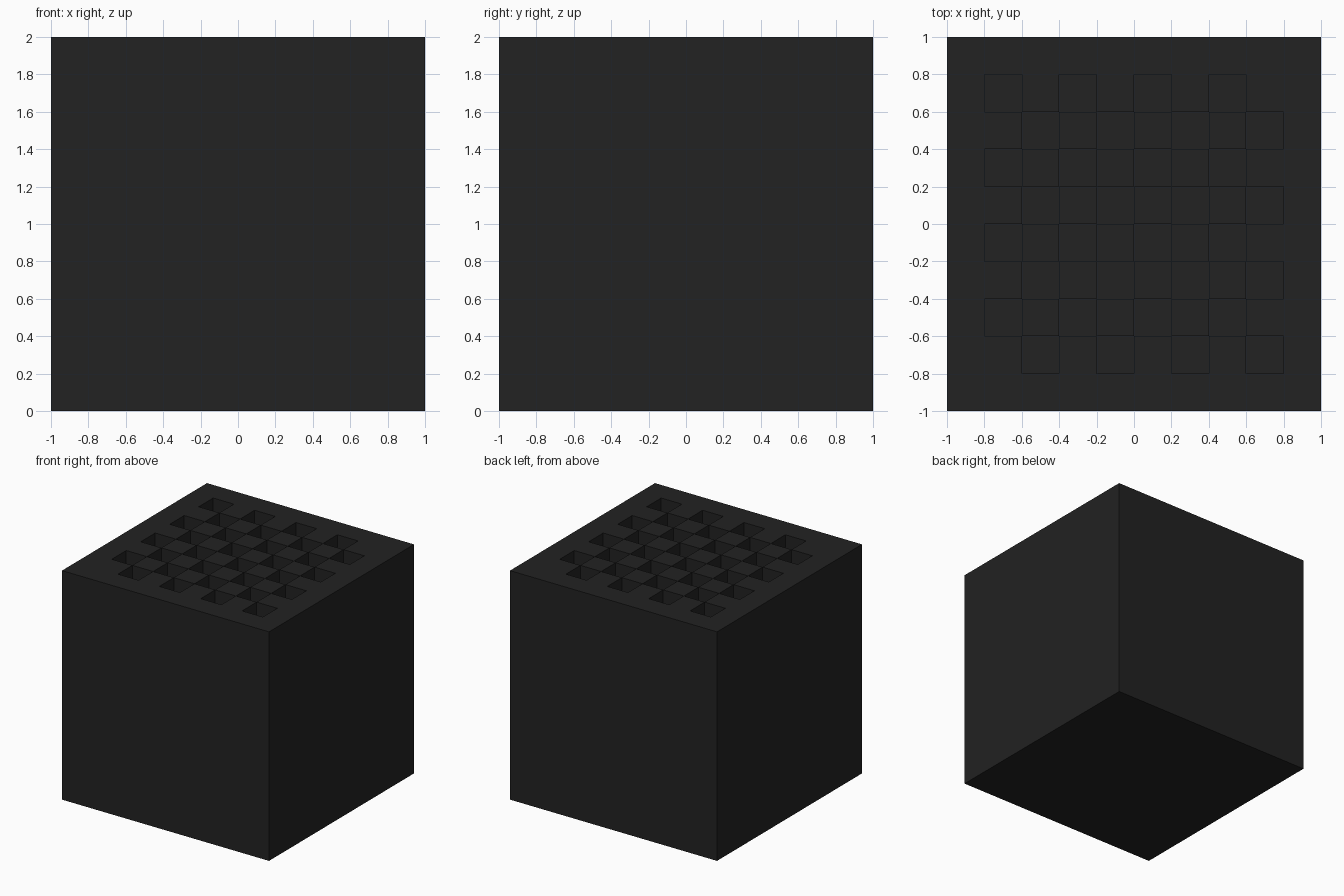
import bpy, bmesh

if "Cube" in bpy.data.objects:
    bpy.data.objects.remove(bpy.data.objects["Cube"])

CELL, N, DEPTH = 0.2, 10, 0.2

mat = bpy.data.materials.new("charcoal")
mat.diffuse_color = (0.016, 0.016, 0.016, 1)
mat.use_nodes = True
mat.node_tree.nodes["Principled BSDF"].inputs["Base Color"].default_value = mat.diffuse_color

bm = bmesh.new()
# Top surface: a 10 x 10 grid of square cells
bmesh.ops.create_grid(bm, x_segments=N, y_segments=N, size=1.0)
bmesh.ops.translate(bm, vec=(0, 0, 2), verts=bm.verts)

# Cube sides and base, dropped from the rim
rim = [e for e in bm.edges if e.is_boundary]
ext = bmesh.ops.extrude_edge_only(bm, edges=rim)["geom"]
for v in ext:
    if isinstance(v, bmesh.types.BMVert):
        v.co.z = 0
base_edges = [e for e in bm.edges if e.is_boundary]
bmesh.ops.contextual_create(bm, geom=base_edges)
bmesh.ops.recalc_face_normals(bm, faces=bm.faces)

# Checkerboard of square pockets inside a one-cell border
pockets = []
for f in bm.faces:
    c = f.calc_center_median()
    if c.z > 1.99:
        i = int((c.x + 1) / CELL)
        j = int((c.y + 1) / CELL)
        if 0 < i < N - 1 and 0 < j < N - 1 and (i + j) % 2:
            pockets.append(f)
floors = bmesh.ops.extrude_discrete_faces(bm, faces=pockets)["faces"]
for f in floors:
    for v in f.verts:
        v.co.z = 2 - DEPTH

me = bpy.data.meshes.new("checkered_block")
bm.to_mesh(me)
bm.free()
me.materials.append(mat)
ob = bpy.data.objects.new("checkered_block", me)
bpy.context.collection.objects.link(ob)
